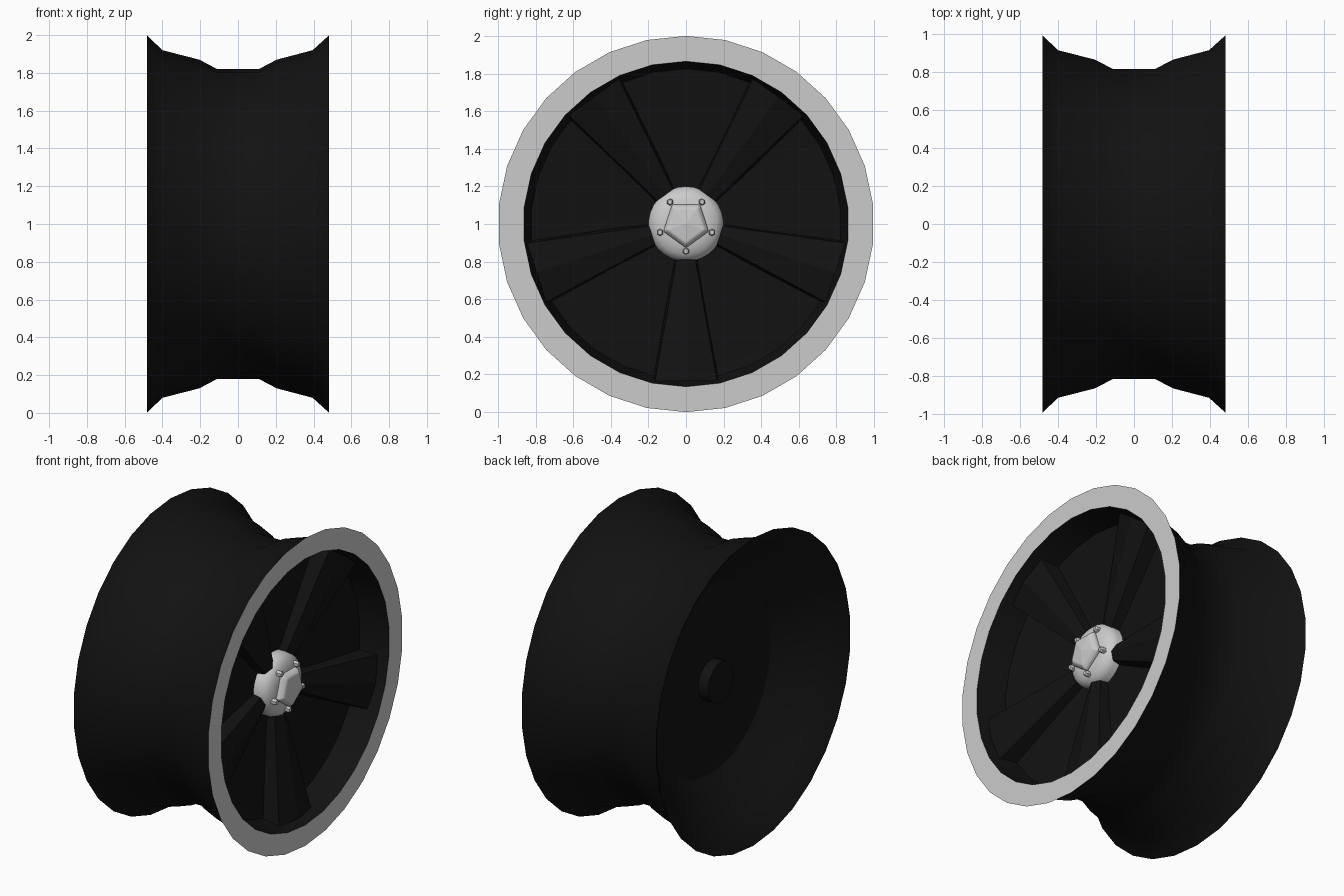
import bpy, bmesh
from math import pi
from mathutils import Matrix, Vector

if "Cube" in bpy.data.objects:
    bpy.data.objects.remove(bpy.data.objects["Cube"])

AXLE = Vector((0, 0, 1))
R_BLACK = 0.006


def material(name, v):
    m = bpy.data.materials.new(name)
    m.diffuse_color = (v, v, v, 1)
    m.use_nodes = True
    m.node_tree.nodes["Principled BSDF"].inputs["Base Color"].default_value = m.diffuse_color
    return m


black = material("black_paint", R_BLACK)
grey = material("bare_metal", 0.8)


def finish(bm, name, mats, angle=30):
    bmesh.ops.remove_doubles(bm, verts=bm.verts, dist=1e-5)
    bmesh.ops.recalc_face_normals(bm, faces=bm.faces)
    me = bpy.data.meshes.new(name)
    bm.to_mesh(me)
    bm.free()
    for m in mats:
        me.materials.append(m)
    ob = bpy.data.objects.new(name, me)
    bpy.context.collection.objects.link(ob)
    if angle:
        bpy.ops.object.select_all(action='DESELECT')
        ob.select_set(True)
        bpy.context.view_layer.objects.active = ob
        bpy.ops.object.shade_smooth_by_angle(angle=angle * pi / 180)
    return ob


def lathe(profile, sides, origin=AXLE, phase=0.0):
    """Revolve (x, radius) points about an axis parallel to x."""
    bm = bmesh.new()
    rot = Matrix.Rotation(phase, 3, 'X')
    vs = [bm.verts.new(origin + rot @ Vector((x, 0, r))) for x, r in profile]
    es = [bm.edges.new(p) for p in zip(vs, vs[1:])]
    bmesh.ops.spin(bm, geom=vs + es, cent=origin, axis=(1, 0, 0),
                   angle=2 * pi, steps=sides, use_merge=True)
    return bm


# Rim: back dish, outer barrel, front lip and front dish
rim_profile = [(-.18, 0), (-.18, .61), (-.22, .67), (-.38, .87), (-.47, .975),
               (-.483, 1), (-.40, .92), (-.205, .87), (-.11, .82),
               (.11, .82), (.205, .87), (.395, .92), (.483, 1),
               (.483, .865), (.30, .825), (.25, .2), (.25, 0)]
bm = lathe(rim_profile, 30)
for f in bm.faces:
    # the flat lip is bare metal
    if all(v.co.x > .48 for v in f.verts):
        f.material_index = 1
finish(bm, "rim", [black, grey])

# Boss on the back of the dish
finish(lathe([(-.17, .13), (-.25, .13), (-.25, 0)], 24), "rear_boss", [black])

# Hub dome
finish(lathe([(.2, 0), (.2, .2), (.29, .2), (.318, .19), (.342, .165),
              (.358, .12), (.362, 0)], 30), "hub_dome", [], 40)

# Five-sided centre cap with one corner pointing down
cap = finish(lathe([(.33, 0), (.33, .127), (.375, .127), (.398, .105), (.41, 0)],
                   5, phase=pi), "centre_cap", [], 0)
bev = cap.modifiers.new("soft_edges", 'BEVEL')
bev.width = .008
bev.segments = 2


def spoke(name, turn):
    """Tapered spoke with a low centre ridge, widening toward the rim."""
    bm = bmesh.new()
    rot = Matrix.Rotation(turn, 3, 'X')
    ends = []
    for r, w, h, ridge in ((.19, .05, .30, .325), (.835, .165, .41, .435)):
        pts = [(.2, -w - .02), (h, -w), (ridge, 0), (h, w), (.2, w + .02)]
        ends.append([bm.verts.new(AXLE + rot @ Vector((x, y, -r))) for x, y in pts])
    a, b = ends
    bm.faces.new(a)
    bm.faces.new(b)
    for i in range(5):
        j = (i + 1) % 5
        bm.faces.new((a[i], a[j], b[j], b[i]))
    finish(bm, name, [black], 0)


# Spokes and the wheel nuts in line with them
for i in range(5):
    turn = i * 2 * pi / 5
    spoke(f"spoke_{i + 1}", turn)
    pos = AXLE + Matrix.Rotation(turn, 3, 'X') @ Vector((0, 0, -.145))
    finish(lathe([(.33, 0), (.33, .019), (.37, .019), (.378, .013), (.378, 0)], 6, pos),
           f"wheel_nut_{i + 1}", [], 0)
